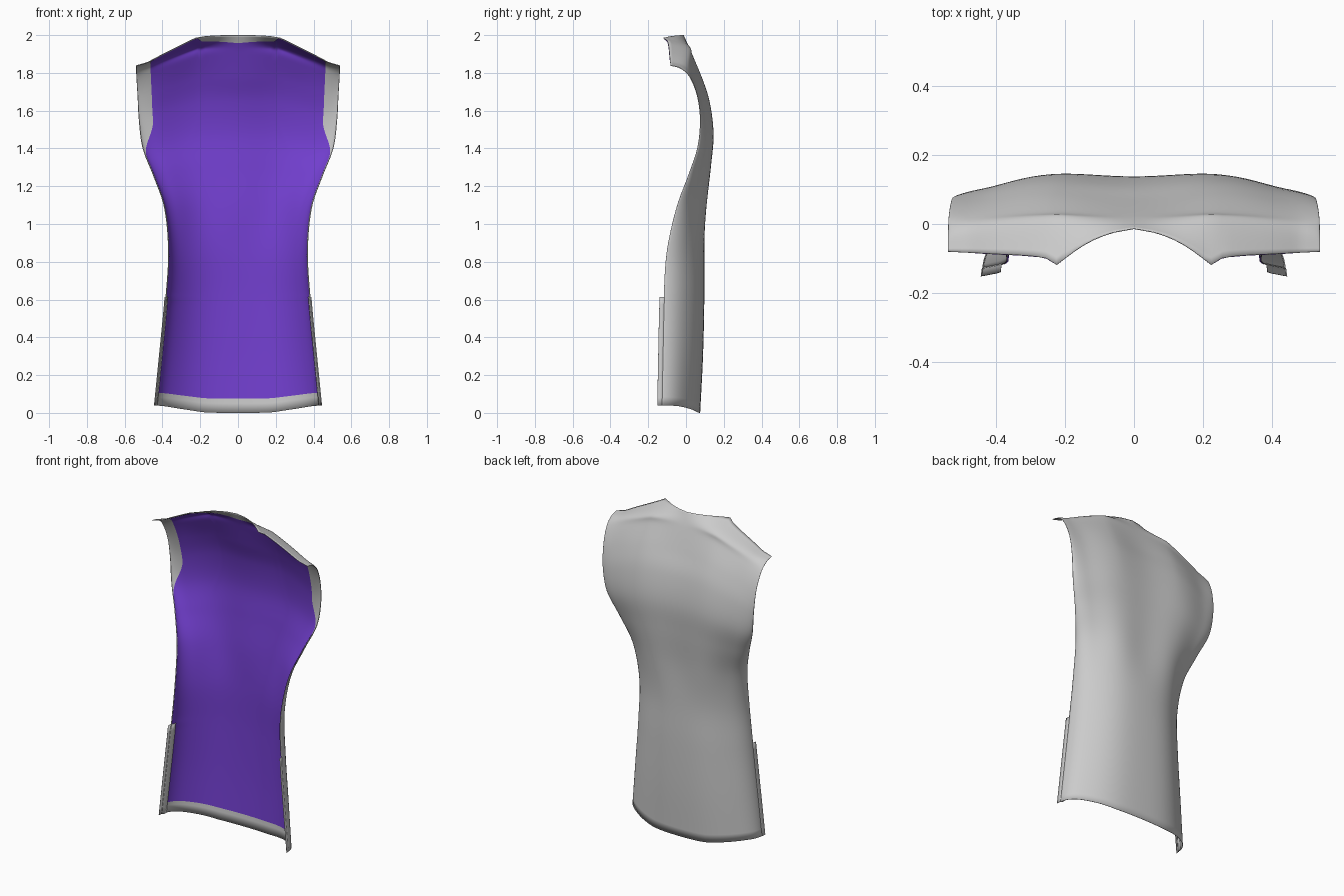
import bpy, math
from mathutils import Vector

if "Cube" in bpy.data.objects:
    bpy.data.objects.remove(bpy.data.objects["Cube"])

# Stations from hem to shoulder: centre z, centre y, edge z, edge y, half width
ST = [(0.0, .075, .04, -.13, .44), (.3, .09, .31, -.125, .413), (.6, .097, .6, -.118, .385),
      (.85, .097, .85, -.102, .37), (1.08, .104, 1.08, -.052, .39), (1.3, .126, 1.25, .01, .447),
      (1.48, .138, 1.4, .06, .505), (1.65, .115, 1.55, .075, .525), (1.78, .072, 1.68, .06, .532),
      (1.9, .03, 1.78, .02, .538), (1.95, .01, 1.825, -.03, .54)]
# Neckline and shoulder seam: x, y, z
TOP = [(0, -.012, 2.0), (.07, -.025, 2.0), (.13, -.05, 1.998), (.18, -.083, 1.994), (.225, -.118, 1.986),
       (.26, -.096, 1.97), (.33, -.09, 1.935), (.4, -.087, 1.90), (.48, -.083, 1.857), (.54, -.08, 1.84)]
NV = len(ST)
S_NECK = math.asin(.225 / .54) * 2 / math.pi


def seam(x):
    for a, b in zip(TOP, TOP[1:]):
        if x <= b[0] + 1e-6:
            return Vector(a).lerp(Vector(b), (x - a[0]) / (b[0] - a[0]))
    return Vector(TOP[-1])


def key(s, i):
    th = s * math.pi / 2
    sx, drop = math.sin(th), 1 - math.cos(th)
    if i == NV:
        return seam(.54 * sx)
    zc, yc, ze, ye, w = ST[i]
    fall = (2 - seam(.54 * sx).z) / .16
    groove = .016 * math.sin(min(1, s / .65) * math.pi) ** 2 * (1 if 3 < i < 9 else .4)
    return Vector((w * sx, yc + (ye - yc) * drop + groove, zc + (ze - zc) * fall))


def surf(s, v):
    """Point on the garment: s across (-1..1), v along the stations."""
    a = min(1, abs(s))
    i = max(0, min(NV - 1, int(v)))
    t = v - i
    p1, p2 = key(a, i), key(a, i + 1)
    p0 = key(a, i - 1) if i > 0 else p1 * 2 - p2
    p3 = key(a, i + 2) if i + 2 <= NV else p2 * 2 - p1
    p = (p1 * 2 + (p2 - p0) * t + (p0 * 2 - p1 * 5 + p2 * 4 - p3) * t * t
         + (p1 * 3 - p0 - p2 * 3 + p3) * t ** 3) / 2
    if s < 0:
        p.x = -p.x
    return p


def inset(s, v, d):
    """Surface point moved towards the wearer."""
    e = .02
    du = surf(min(1, s + e), v) - surf(max(-1, s - e), v)
    dv = surf(s, min(NV, v + e)) - surf(s, max(0, v - e))
    return surf(s, v) + du.cross(dv).normalized() * d


def grid(name, rows, flip=False, mat=None, thick=0):
    n = len(rows[0])
    verts = [p for r in rows for p in r]
    faces = []
    for j in range(len(rows) - 1):
        for i in range(n - 1):
            f = (j * n + i, j * n + i + 1, (j + 1) * n + i + 1, (j + 1) * n + i)
            faces.append(f[::-1] if flip else f)
    me = bpy.data.meshes.new(name)
    me.from_pydata(verts, [], faces)
    ob = bpy.data.objects.new(name, me)
    bpy.context.collection.objects.link(ob)
    for p in me.polygons:
        p.use_smooth = True
    if mat:
        me.materials.append(mat)
    if thick:
        m = ob.modifiers.new("thickness", 'SOLIDIFY')
        m.thickness = thick
    bpy.context.view_layer.objects.active = ob
    ob.select_set(True)
    bpy.ops.object.shade_smooth_by_angle(angle=math.radians(50))
    ob.select_set(False)
    return ob


half = [S_NECK * k / 8 for k in range(9)] + [S_NECK + (1 - S_NECK) * k / 18 for k in range(1, 19)]
cols = [-s for s in half[:0:-1]] + half

# Outer back panel
grid("back_panel", [[surf(s, NV * j / 66) for s in cols] for j in range(67)], flip=True, thick=.003)

# Purple inside, stopping short of the hem, neck, armhole and slit facings
purple = bpy.data.materials.new("purple_lining")
purple.diffuse_color = (.17, .05, .63, 1)
purple.use_nodes = True
purple.node_tree.nodes["Principled BSDF"].inputs["Base Color"].default_value = purple.diffuse_color


def side_limit(v):
    if v < 2:
        return .9
    t = max(0, min(1, (v - 5.6) / 1.3))
    return 1 - .34 * math.sin(t * math.pi / 2)


rows = []
for j in range(89):
    row = []
    for s in cols:
        a = abs(s)
        top = NV - (.8 - .3 * a / .27 if a < .38 else 0)
        v = .25 + (top - .25) * j / 88
        row.append(inset(s * side_limit(v), v, .006))
    rows.append(row)
grid("inner_lining", rows, mat=purple)

# Folded facings along the side slits
for sign, side in ((1, "right"), (-1, "left")):
    rows = []
    for j in range(15):
        v = 2.05 * j / 14
        edge = surf(sign, v)
        rows.append([inset(sign * .9, v, .008), inset(sign * .96, v, .008), edge,
                     edge + Vector((sign * .003, -.022, 0))])
    grid("slit_facing_" + side, rows, flip=sign < 0, thick=.002)
